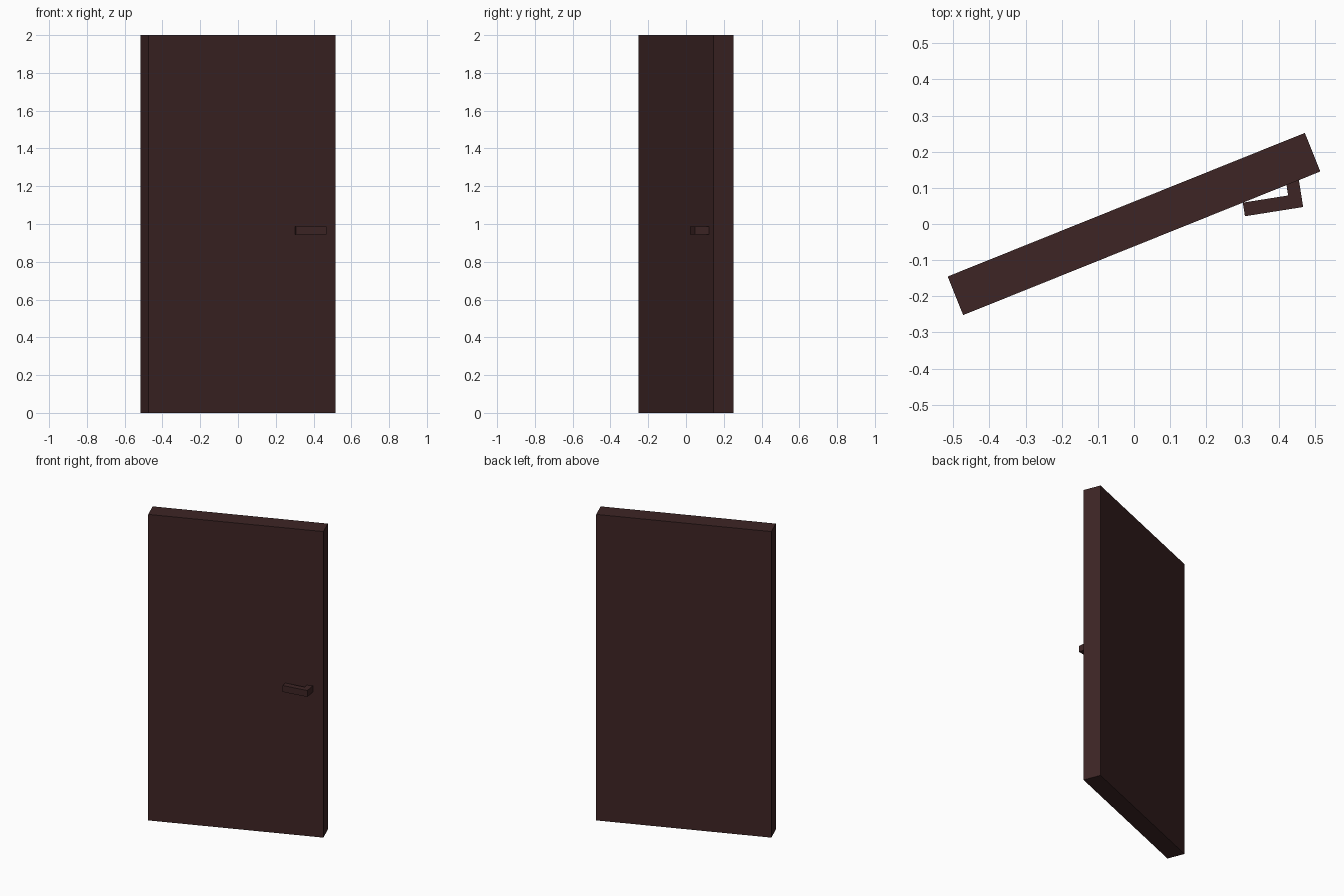
import bpy, bmesh, math
from mathutils import Matrix

if "Cube" in bpy.data.objects:
    bpy.data.objects.remove(bpy.data.objects["Cube"])

wood = bpy.data.materials.new("dark brown")
wood.diffuse_color = (0.047, 0.018, 0.018, 1)
wood.use_nodes = True
wood.node_tree.nodes["Principled BSDF"].inputs["Base Color"].default_value = wood.diffuse_color


def prism(name, outline, z0, z1, matrix=Matrix()):
    """Extrude a counter-clockwise plan outline from z0 to z1."""
    bm = bmesh.new()
    face = bm.faces.new([bm.verts.new((x, y, z0)) for x, y in outline])
    ext = bmesh.ops.extrude_face_region(bm, geom=[face])
    for v in ext["geom"]:
        if isinstance(v, bmesh.types.BMVert):
            v.co.z = z1
    bm.transform(matrix)
    bmesh.ops.recalc_face_normals(bm, faces=bm.faces)
    mesh = bpy.data.meshes.new(name)
    bm.to_mesh(mesh)
    bm.free()
    mesh.materials.append(wood)
    obj = bpy.data.objects.new(name, mesh)
    bpy.context.collection.objects.link(obj)
    return obj


# Door panel, swung open about the vertical axis
L, T = 1.065 / 2, 0.115 / 2
prism("door_panel", [(-L, -T), (L, -T), (L, T), (-L, T)], 0, 2,
      Matrix.Rotation(math.radians(21.9), 4, 'Z'))

# L-shaped lever handle: bar pointing to the hinge side, stem running into the panel
bar, depth, stem, reach = 0.163, 0.038, 0.036, 0.078
outline = [(0, 0), (0, reach), (-stem, reach), (-stem, depth), (-bar, depth), (-bar, 0)]
prism("lever_handle", outline, 0.944, 0.986,
      Matrix.Translation((0.468, 0.047, 0)) @ Matrix.Rotation(math.radians(9), 4, 'Z'))
